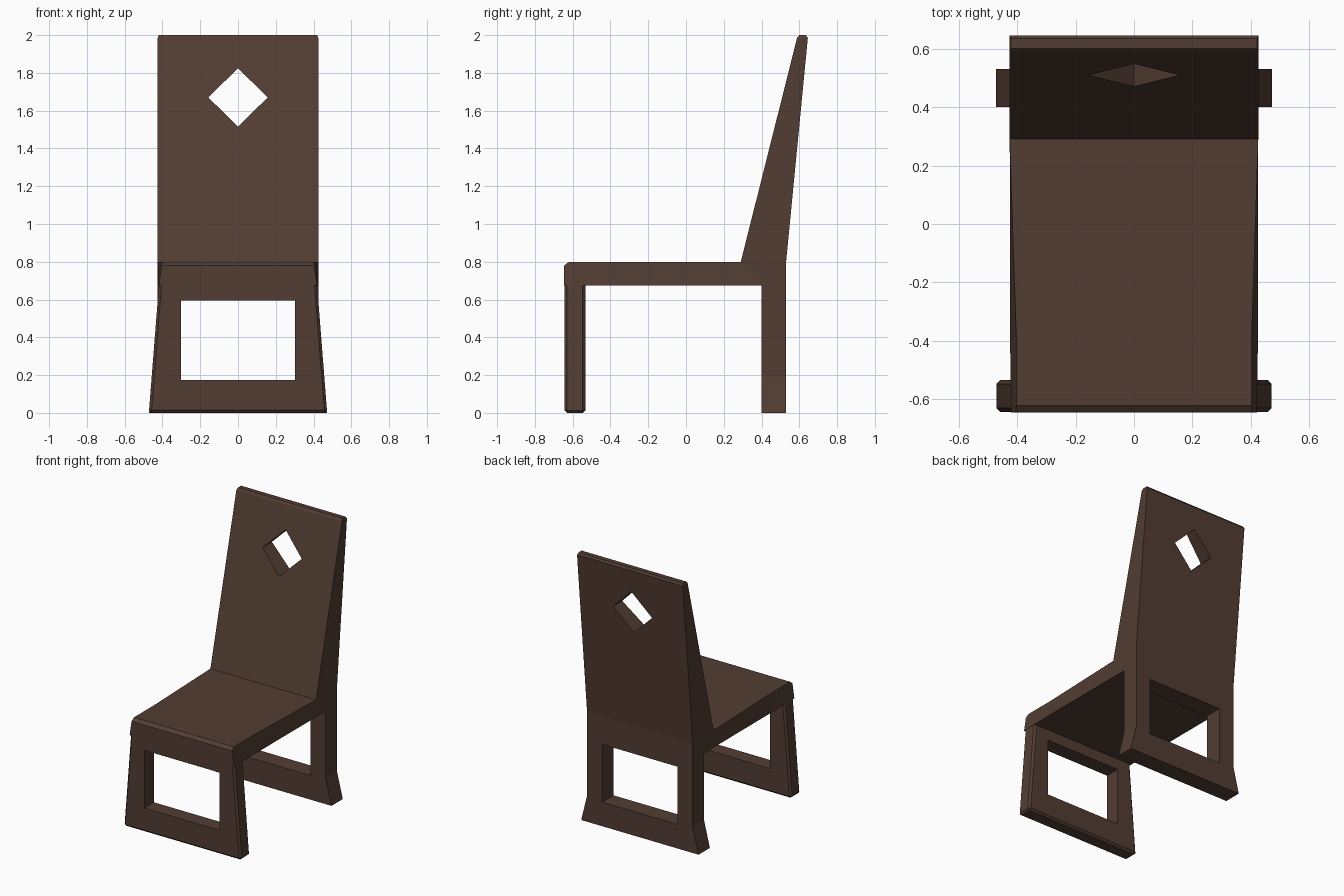
import bpy, bmesh

if "Cube" in bpy.data.objects:
    bpy.data.objects.remove(bpy.data.objects["Cube"])

wood = bpy.data.materials.new("dark_wood")
wood.diffuse_color = (0.085, 0.047, 0.033, 1)
wood.use_nodes = True
wood.node_tree.nodes["Principled BSDF"].inputs["Base Color"].default_value = wood.diffuse_color


def finish(name, bm):
    bmesh.ops.recalc_face_normals(bm, faces=bm.faces)
    mesh = bpy.data.meshes.new(name)
    bm.to_mesh(mesh)
    bm.free()
    mesh.materials.append(wood)
    obj = bpy.data.objects.new(name, mesh)
    bpy.context.collection.objects.link(obj)
    return obj


def prism(name, outline, y0, y1):
    """Extrude an (x, z) outline from y0 to y1."""
    bm = bmesh.new()
    a = [bm.verts.new((x, y0, z)) for x, z in outline]
    b = [bm.verts.new((x, y1, z)) for x, z in outline]
    bm.faces.new(a)
    bm.faces.new(b)
    n = len(a)
    for i in range(n):
        j = (i + 1) % n
        bm.faces.new((a[i], a[j], b[j], b[i]))
    return finish(name, bm)


def mirrored(right):
    return right + [(-x, z) for x, z in reversed(right)]


def apply(obj, mod):
    bpy.context.view_layer.objects.active = obj
    bpy.ops.object.modifier_apply(modifier=mod.name)


def cut(obj, outline):
    """Cut an opening straight through along y."""
    cutter = prism("cutter", outline, -1, 1)
    cutter.hide_render = True
    mod = obj.modifiers.new("opening", 'BOOLEAN')
    mod.operation = 'DIFFERENCE'
    mod.solver = 'EXACT'
    mod.object = cutter
    apply(obj, mod)
    bpy.data.objects.remove(cutter)


# Seat and backrest: one slab swept backwards, then up.
# Each station: upper (y, z, half width), lower (y, z, half width)
stations = [
    ((-0.645, 0.78, 0.405), (-0.645, 0.675, 0.42)),
    ((-0.62, 0.80, 0.402), (-0.62, 0.675, 0.42)),
    ((-0.40, 0.80, 0.402), (-0.40, 0.675, 0.424)),
    ((0.29, 0.80, 0.425), (0.40, 0.675, 0.425)),
    ((0.29, 0.80, 0.425), (0.53, 0.675, 0.425)),
    ((0.29, 0.80, 0.425), (0.53, 0.80, 0.425)),
    ((0.588, 1.985, 0.425), (0.645, 1.985, 0.425)),
    ((0.60, 2.00, 0.420), (0.635, 2.00, 0.420)),
]
bm = bmesh.new()
rings = []
for (uy, uz, uw), (ly, lz, lw) in stations:
    rings.append([bm.verts.new(p) for p in
                  ((-uw, uy, uz), (uw, uy, uz), (lw, ly, lz), (-lw, ly, lz))])
for r, s in zip(rings, rings[1:]):
    for i in range(4):
        j = (i + 1) % 4
        bm.faces.new((r[i], r[j], s[j], s[i]))
bm.faces.new(rings[0])
bm.faces.new(rings[-1])
bmesh.ops.remove_doubles(bm, verts=bm.verts, dist=1e-5)
seat = finish("seat_and_backrest", bm)
cut(seat, [(0, 1.515), (0.157, 1.67), (0, 1.825), (-0.157, 1.67)])

window = mirrored([(0.303, 0.175), (0.303, 0.595)])

# Front leg frame: tapered board with softened edges
front = prism("front_leg_frame", mirrored([(0.472, 0), (0.417, 0.70)]), -0.643, -0.533)
bevel = front.modifiers.new("edges", 'BEVEL')
bevel.width = 0.014
bevel.segments = 1
apply(front, bevel)
cut(front, window)

# Back leg frame: straight posts with flared feet
back = prism("back_leg_frame",
             mirrored([(0.472, 0), (0.425, 0.19), (0.425, 0.675)]), 0.40, 0.53)
cut(back, window)
